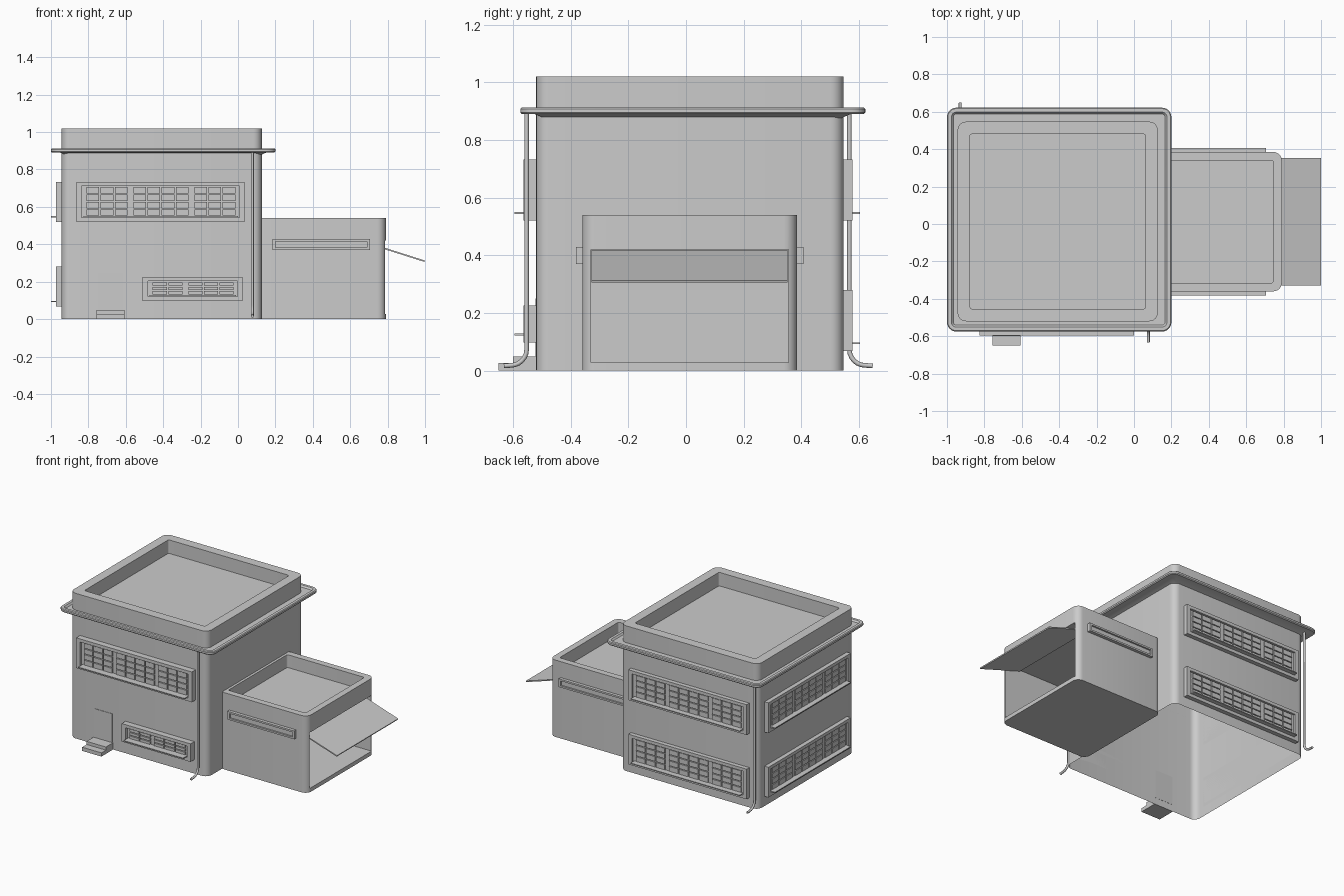
import bpy, bmesh, math
from mathutils import Matrix, Vector

if "Cube" in bpy.data.objects:
    bpy.data.objects.remove(bpy.data.objects["Cube"])


def finish(name, bm, smooth=False):
    bmesh.ops.recalc_face_normals(bm, faces=bm.faces)
    me = bpy.data.meshes.new(name)
    bm.to_mesh(me)
    bm.free()
    ob = bpy.data.objects.new(name, me)
    bpy.context.collection.objects.link(ob)
    if smooth:
        bpy.ops.object.select_all(action='DESELECT')
        ob.select_set(True)
        bpy.context.view_layer.objects.active = ob
        bpy.ops.object.shade_smooth_by_angle(angle=math.radians(35))
    return ob


def add_box(bm, x0, x1, y0, y1, z0, z1, m=Matrix()):
    c = Vector(((x0 + x1) / 2, (y0 + y1) / 2, (z0 + z1) / 2))
    mat = m @ Matrix.Translation(c) @ Matrix.Diagonal((x1 - x0, y1 - y0, z1 - z0, 1))
    bmesh.ops.create_cube(bm, size=1, matrix=mat)


def boxes(name, items):
    bm = bmesh.new()
    for b in items:
        add_box(bm, *b)
    return finish(name, bm)


def ring(bm, rect, inset, z, r, seg=6):
    x0, x1, y0, y1 = rect
    r = max(r - inset, 0.012)
    x0, x1, y0, y1 = x0 + inset + r, x1 - inset - r, y0 + inset + r, y1 - inset - r
    out = []
    for k, (cx, cy) in enumerate(((x1, y1), (x0, y1), (x0, y0), (x1, y0))):
        for i in range(seg + 1):
            a = math.pi / 2 * (k + i / seg)
            out.append(bm.verts.new((cx + r * math.cos(a), cy + r * math.sin(a), z)))
    return out


def rounded_loft(name, rect, profile, r, cap_start=False, cap_end=False, closed=False):
    """Loft rounded rectangles through (inset, z) steps."""
    bm = bmesh.new()
    rings = [ring(bm, rect, i, z, r) for i, z in profile]
    pairs = list(zip(rings, rings[1:]))
    if closed:
        pairs.append((rings[-1], rings[0]))
    for a, b in pairs:
        for i in range(len(a)):
            j = (i + 1) % len(a)
            bm.faces.new((a[i], a[j], b[j], b[i]))
    if cap_start:
        bm.faces.new(rings[0])
    if cap_end:
        bm.faces.new(rings[-1])
    return finish(name, bm, True)


def window(name, m, u0, u1, z0, z1, groups, rows, depth, sill):
    # raised frame around a recessed plate, grouped panes and a thin sill
    bm = bmesh.new()
    e = 0.028
    add_box(bm, u0, u1, -depth, 0, z1 - e + 0.006, z1, m)
    add_box(bm, u0, u1, -depth, 0, z0, z0 + e - 0.006, m)
    add_box(bm, u0, u0 + e, -depth, 0, z0, z1, m)
    add_box(bm, u1 - e, u1, -depth, 0, z0, z1, m)
    add_box(bm, u0 + e, u1 - e, -depth * 0.5, 0, z0 + 0.01, z1 - 0.01, m)
    a, b, lo, hi = u0 + 0.05, u1 - 0.045, z0 + 0.03, z1 - 0.025
    gap = 0.024
    w = (b - a - gap * (len(groups) - 1)) / sum(groups)
    h = (hi - lo) / rows
    u = a
    for n in groups:
        for _ in range(n):
            for k in range(rows):
                add_box(bm, u + 0.004, u + w - 0.004, -depth * 0.78, -depth * 0.4,
                        lo + k * h + 0.003, lo + (k + 1) * h - 0.003, m)
            u += w
        u += gap
    add_box(bm, a - 0.012, b + 0.01, -sill, -depth * 0.4, lo - 0.006, lo, m)
    finish(name, bm)


# Main building: open-bottomed shell with parapet and sunken roof
rounded_loft("main_building", (-0.943, 0.127, -0.52, 0.547),
             [(0, 0), (0, 1.02), (0.066, 1.02), (0.066, 0.925)], 0.045, cap_end=True)

# Cornice with rounded rim and shallow gutter
rounded_loft("cornice", (-1.0, 0.2, -0.575, 0.622),
             [(0.085, 0.875), (0.05, 0.89), (0.006, 0.89), (0, 0.896), (0, 0.908), (0.005, 0.913),
              (0.024, 0.913), (0.034, 0.902), (0.085, 0.902)], 0.05, closed=True)

# Garage annex: rounded block with parapet, hollowed by a room cutter
annex = rounded_loft("garage_annex", (0.1, 0.79, -0.36, 0.385),
                     [(0, 0), (0, 0.54), (0.045, 0.54), (0.045, 0.45)], 0.045, True, True)
cutter = boxes("garage_room_cutter", [(0.15, 0.9, -0.33, 0.355, 0.028, 0.42)])
cutter.hide_render = True
cutter.hide_viewport = True
mod = annex.modifiers.new("room", 'BOOLEAN')
mod.object = cutter
mod.operation = 'DIFFERENCE'
mod.solver = 'EXACT'

# Tilted-up garage door
bm = bmesh.new()
length = math.hypot(0.33, 0.105)
add_box(bm, -length / 2, length / 2, -0.328, 0.353, -0.004, 0.004,
        Matrix.Translation((0.833, 0, 0.362)) @ Matrix.Rotation(math.atan2(0.105, 0.33), 4, 'Y'))
finish("garage_door", bm)

# Slot windows on both annex sides
for name, y, s in (("annex_slot_front", -0.36, -1), ("annex_slot_back", 0.385, 1)):
    bars = []
    for x0, x1, z0, z1, d in ((0.185, 0.705, 0.416, 0.428, 0.022), (0.185, 0.705, 0.37, 0.382, 0.022),
                              (0.185, 0.2, 0.37, 0.428, 0.022), (0.69, 0.705, 0.37, 0.428, 0.022),
                              (0.2, 0.69, 0.38, 0.418, 0.01)):
        bars.append((x0, x1, min(y, y + s * d), max(y, y + s * d), z0, z1))
    boxes(name, bars)

# Windows on front, back and left walls
front = Matrix.Translation((0, -0.52, 0))
back = Matrix.Translation((0, 0.547, 0)) @ Matrix.Rotation(math.pi, 4, 'Z')
left = Matrix.Translation((-0.943, 0, 0)) @ Matrix.Rotation(-math.pi / 2, 4, 'Z')
window("front_upper_window", front, -0.864, 0.035, 0.52, 0.733, (3, 4, 3), 4, 0.043, 0.075)
window("front_lower_window", front, -0.51, 0.025, 0.098, 0.225, (2, 3), 3, 0.043, 0.075)
for level, z0, z1 in (("upper", 0.52, 0.733), ("lower", 0.068, 0.28)):
    window("back_" + level + "_window", back, -0.045, 0.875, z0, z1, (3, 4, 3), 4, 0.03, 0.057)
    window("left_" + level + "_window", left, -0.475, 0.44, z0, z1, (3, 4, 3), 4, 0.03, 0.056)

# Entrance door panel and steps
boxes("entrance_door", [(-0.752, -0.612, -0.523, -0.519, 0.048, 0.25)])
boxes("entrance_steps", [(-0.757, -0.607, -0.65, -0.52, 0, 0.026),
                         (-0.757, -0.607, -0.6, -0.52, 0.026, 0.048)])

# Drainpipes curving outward at the ground
for name, x, y, end, s in (("front_drainpipe", 0.077, -0.553, -0.632, -1),
                           ("back_drainpipe", -0.93, 0.567, 0.648, 1)):
    r = 0.055
    pts = [(x, y, 0.895)]
    for i in range(7):
        a = math.pi / 2 * i / 6
        pts.append((x, y + s * r * (1 - math.cos(a)), 0.018 + r * (1 - math.sin(a))))
    pts.append((x, end, 0.016))
    cu = bpy.data.curves.new(name, 'CURVE')
    cu.dimensions = '3D'
    cu.bevel_depth = 0.008
    cu.bevel_resolution = 2
    cu.use_fill_caps = True
    sp = cu.splines.new('POLY')
    sp.points.add(len(pts) - 1)
    for p, co in zip(sp.points, pts):
        p.co = (*co, 1)
    bpy.context.collection.objects.link(bpy.data.objects.new(name, cu))
